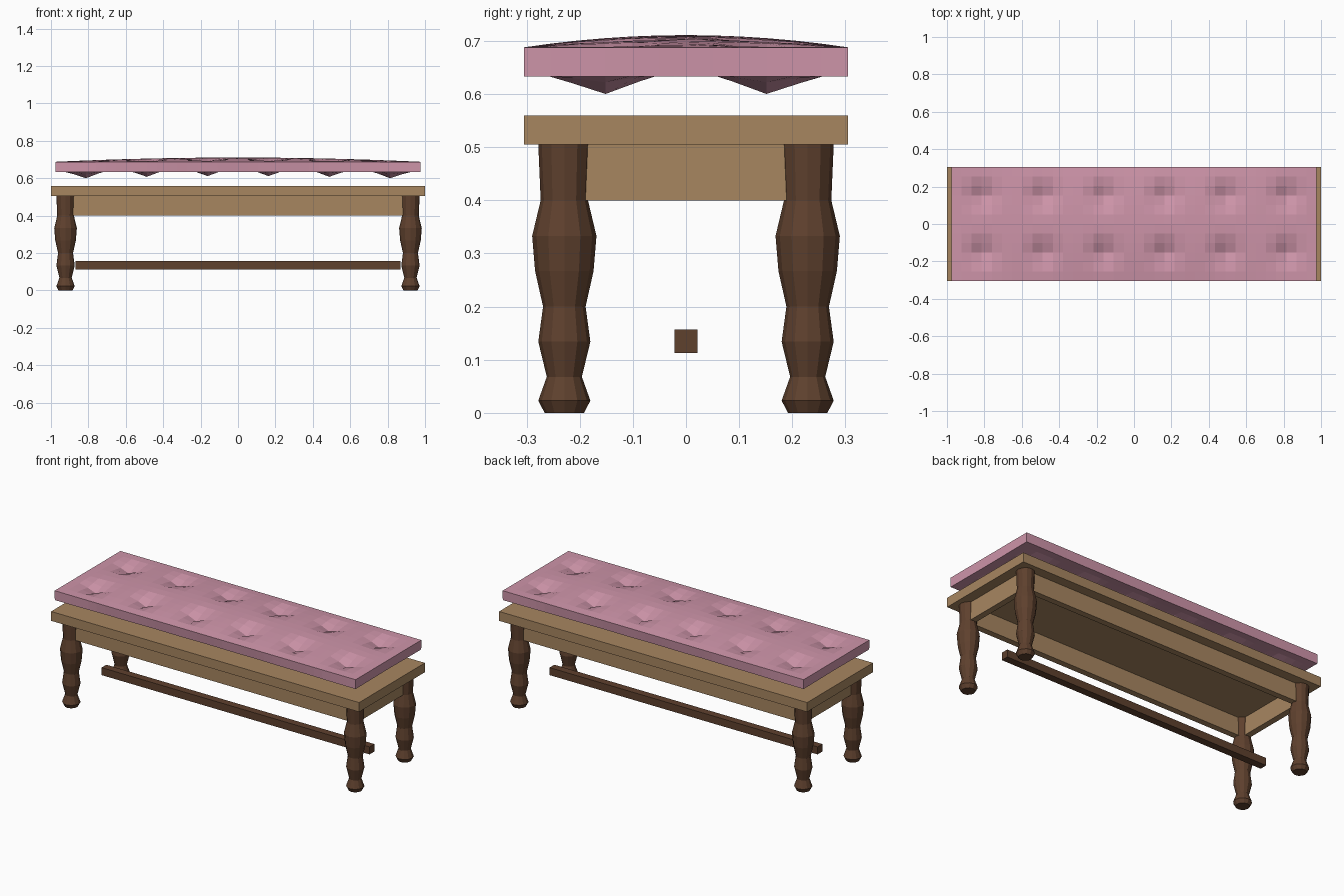
import bpy, bmesh, math

if "Cube" in bpy.data.objects:
    bpy.data.objects.remove(bpy.data.objects["Cube"])

def material(name, rgb):
    m = bpy.data.materials.new(name)
    m.diffuse_color = (*rgb, 1)
    m.use_nodes = True
    m.node_tree.nodes["Principled BSDF"].inputs["Base Color"].default_value = m.diffuse_color
    return m

PINK = material("pink fabric", (0.62, 0.30, 0.40))
OAK = material("light wood", (0.39, 0.24, 0.118))
WALNUT = material("dark wood", (0.113, 0.052, 0.027))

def finish(name, bm, mat):
    bmesh.ops.recalc_face_normals(bm, faces=bm.faces)
    me = bpy.data.meshes.new(name)
    bm.to_mesh(me)
    bm.free()
    me.materials.append(mat)
    ob = bpy.data.objects.new(name, me)
    bpy.context.collection.objects.link(ob)
    return ob

def box(name, x, y, z, mat):
    bm = bmesh.new()
    bmesh.ops.create_cube(bm, size=1)
    for v in bm.verts:
        v.co = [r[0] + (c + 0.5) * (r[1] - r[0]) for c, r in zip(v.co, (x, y, z))]
    return finish(name, bm, mat)

# Bench top
box("bench_top", (-1, 1), (-0.305, 0.305), (0.505, 0.56), OAK)

# Apron frame, centred on the leg axes
for s, side in ((-1, "front"), (1, "back")):
    box(side + "_apron", (-0.94, 0.94), (s * 0.23 - 0.018, s * 0.23 + 0.018), (0.4, 0.505), OAK)
for s, side in ((-1, "left"), (1, "right")):
    box(side + "_apron", (s * 0.922 - 0.018, s * 0.922 + 0.018), (-0.212, 0.212), (0.4, 0.505), OAK)

# Stretcher
box("stretcher", (-0.87, 0.87), (-0.022, 0.022), (0.113, 0.157), WALNUT)

# Turned legs: (radius, height) profile
PROFILE = [(0.037, 0), (0.049, 0.023), (0.033, 0.068), (0.049, 0.134), (0.04, 0.2),
           (0.055, 0.267), (0.0605, 0.333), (0.0445, 0.4), (0.049, 0.505)]
SIDES = 12

def leg(name, x, y):
    bm = bmesh.new()
    rings = [[bm.verts.new((x + r * math.cos(a), y + r * math.sin(a), z))
              for a in (2 * math.pi * i / SIDES for i in range(SIDES))] for r, z in PROFILE]
    for lo, hi in zip(rings, rings[1:]):
        for i in range(SIDES):
            j = (i + 1) % SIDES
            bm.faces.new((lo[i], lo[j], hi[j], hi[i]))
    bm.faces.new(rings[0])
    bm.faces.new(rings[-1])
    finish(name, bm, WALNUT)

for sy, fb in ((-1, "front"), (1, "back")):
    for sx, lr in ((-1, "left"), (1, "right")):
        leg(f"{fb}_{lr}_leg", sx * 0.922, sy * 0.229)

# Cushion: gently domed sheet with two rows of six tufts, thickened downward
W, D, NX, NY = 0.977, 0.305, 36, 12
TUFTS = [((i - 2.5) * W / 3, s * D / 2) for i in range(6) for s in (-1, 1)]
bm = bmesh.new()
bmesh.ops.create_grid(bm, x_segments=NX, y_segments=NY, size=1)
for v in bm.verts:
    u, w = v.co.x, v.co.y
    x, y = u * W, w * D
    z = 0.688 + 0.023 * (1 - u * u) * (1 - w * w)
    for tx, ty in TUFTS:
        z -= 0.038 * math.exp(-((x - tx) ** 2 + (y - ty) ** 2) / 0.0033)
    v.co = (x, y, z)
cushion = finish("cushion", bm, PINK)
if cushion.data.polygons[0].normal.z < 0:
    cushion.data.flip_normals()
mod = cushion.modifiers.new("thickness", "SOLIDIFY")
mod.thickness = 0.055
mod.offset = -1
